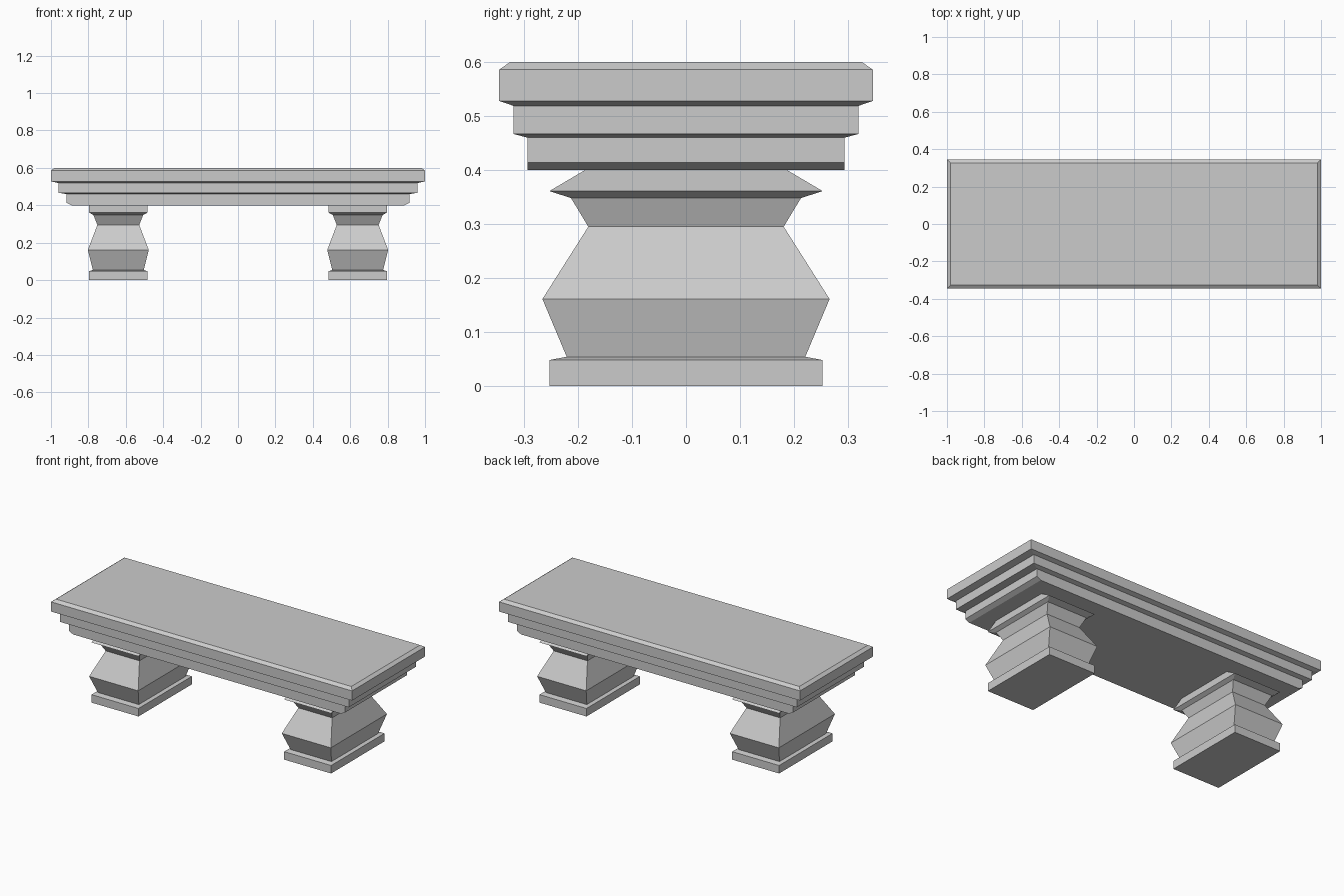
import bpy, bmesh

if "Cube" in bpy.data.objects:
    bpy.data.objects.remove(bpy.data.objects["Cube"])


def stacked_block(name, levels, x=0.0):
    """Skin a column of rectangles given as (z, half width in x, half depth in y)."""
    bm = bmesh.new()
    rings = []
    for z, hx, hy in levels:
        corners = ((-hx, -hy), (hx, -hy), (hx, hy), (-hx, hy))
        rings.append([bm.verts.new((cx, cy, z)) for cx, cy in corners])
    for low, high in zip(rings, rings[1:]):
        for i in range(4):
            j = (i + 1) % 4
            bm.faces.new((low[i], low[j], high[j], high[i]))
    bm.faces.new(rings[0][::-1])
    bm.faces.new(rings[-1])
    mesh = bpy.data.meshes.new(name)
    bm.to_mesh(mesh)
    bm.free()
    obj = bpy.data.objects.new(name, mesh)
    obj.location.x = x
    bpy.context.collection.objects.link(obj)
    return obj


# Seat: three stepped tiers, chamfered top edge, underside chamfered at the ends only
stacked_block("seat", [
    (0.400, 0.890, 0.294),
    (0.414, 0.917, 0.294),
    (0.460, 0.917, 0.294),
    (0.467, 0.960, 0.320),
    (0.519, 0.960, 0.320),
    (0.528, 1.000, 0.346),
    (0.586, 1.000, 0.346),
    (0.600, 0.981, 0.326),
])

# Legs: plinth, bulging body, narrow neck and a capital that tapers front and back
leg_levels = [
    (0.000, 0.156, 0.253),
    (0.048, 0.156, 0.253),
    (0.054, 0.136, 0.221),
    (0.161, 0.163, 0.266),
    (0.295, 0.112, 0.181),
    (0.348, 0.133, 0.213),
    (0.361, 0.156, 0.253),
    (0.400, 0.156, 0.187),
]
for side, x in (("left", -0.64), ("right", 0.64)):
    stacked_block(side + "_leg", leg_levels, x)
